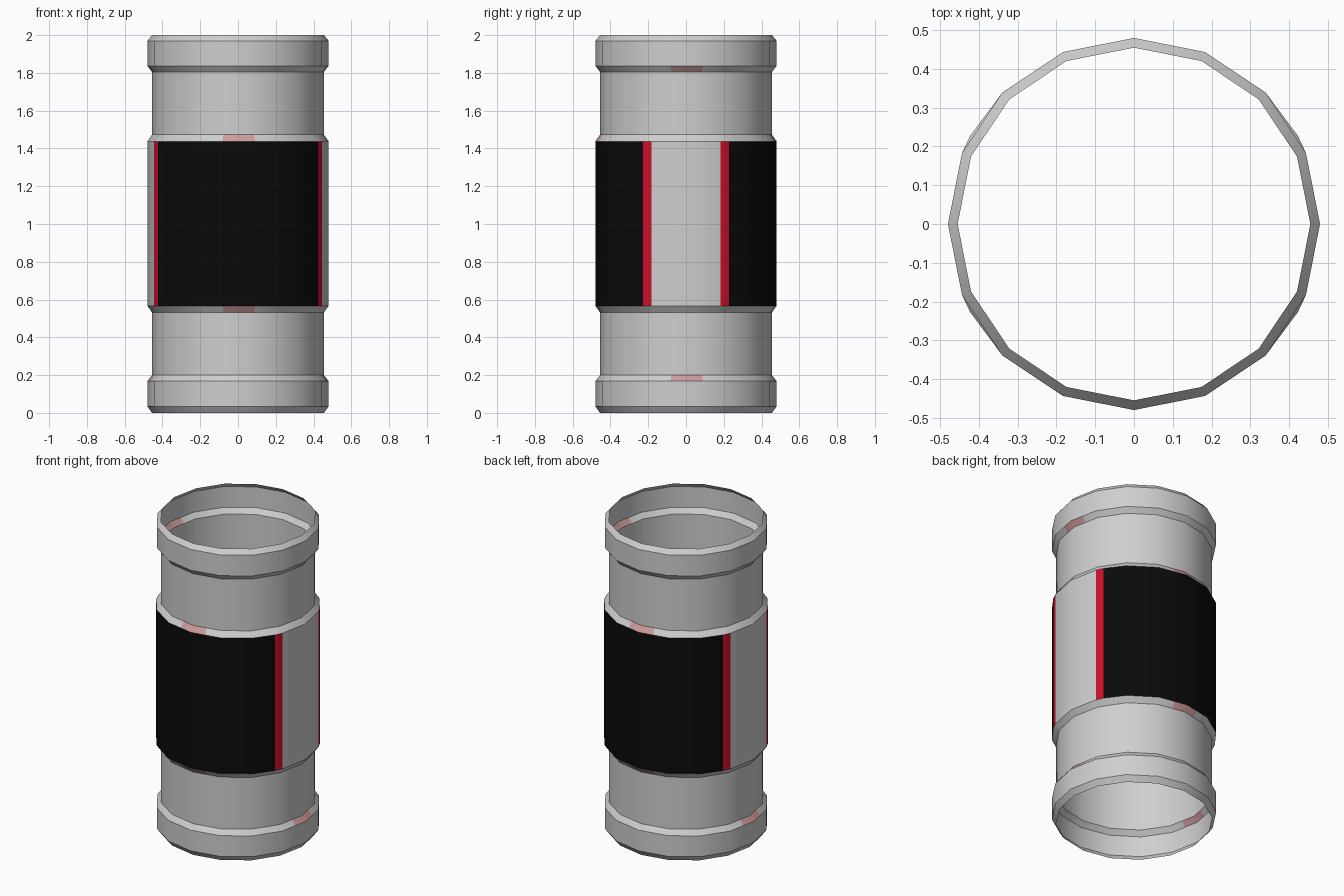
import bpy
import bmesh
import math

if "Cube" in bpy.data.objects:
    bpy.data.objects.remove(bpy.data.objects["Cube"])

SIDES = 16
STEP = 360 / SIDES
WIDE, NARROW = 0.48, 0.455
STRIPE = 28.3      # angle where the red stripe meets the black panel


def material(name, rgb):
    m = bpy.data.materials.new(name)
    m.diffuse_color = (*rgb, 1)
    m.use_nodes = True
    m.node_tree.nodes["Principled BSDF"].inputs["Base Color"].default_value = m.diffuse_color
    return m


GREY = material("light grey", (0.62, 0.62, 0.62))
BLACK = material("black", (0.003, 0.003, 0.003))
RED = material("red", (0.62, 0.005, 0.022))
PINK = material("faded pink", (0.62, 0.33, 0.33))

BASE = [i * STEP for i in range(SIDES)]
STRIPES = [STRIPE, 180 - STRIPE, 180 + STRIPE, 360 - STRIPE]


def point(angle, radius, z, bulged):
    """Point on the 16-sided outline, or on the true circle when bulged."""
    a = math.radians(angle)
    r = radius
    if not bulged:
        half = math.radians(STEP / 2)
        r *= math.cos(half) / math.cos(a % (2 * half) - half)
    return (r * math.cos(a), r * math.sin(a), z)


def ring_section(name, low, high, extra=(), rule=None, bulge=(False, False)):
    """Open band between two (radius, z) rings, coloured by face angle."""
    angles = sorted(BASE + [a % 360 for a in extra])
    bm = bmesh.new()
    rings = [[bm.verts.new(point(a, r, z, b and a in STRIPES)) for a in angles]
             for (r, z), b in zip((low, high), bulge)]
    n = len(angles)
    for i in range(n):
        j = (i + 1) % n
        f = bm.faces.new((rings[0][i], rings[0][j], rings[1][j], rings[1][i]))
        end = angles[j] if j else 360
        f.material_index = rule((angles[i] + end) / 2) if rule else 0
    mesh = bpy.data.meshes.new(name)
    bm.to_mesh(mesh)
    bm.free()
    obj = bpy.data.objects.new(name, mesh)
    for m in (GREY, BLACK, RED, PINK):
        mesh.materials.append(m)
    bpy.context.collection.objects.link(obj)
    bpy.ops.object.select_all(action='DESELECT')
    obj.select_set(True)
    bpy.context.view_layer.objects.active = obj
    bpy.ops.object.shade_smooth_by_angle(angle=math.radians(30))


def sleeve_colour(angle):
    """Grey at the two sides, then a red stripe, then the black panel."""
    off = abs((angle + 90) % 180 - 90)
    return 0 if off < STEP else 2 if off < STRIPE else 1


def worn_bevel(name, low, high, start, bulge=(False, False)):
    """Sloped ring with two opposite worn patches centred near start."""
    ends = [start - 10, start + 11, start + 170, start + 191]

    def rule(angle):
        off = (angle - start + 90) % 180 - 90
        return 3 if -10 < off < 11 else 0
    extra = ends + (STRIPES if any(bulge) else [])
    ring_section(name, low, high, extra, rule, bulge)


# bottom collar
ring_section("bottom_rim", (NARROW, 0), (WIDE, 0.035))
ring_section("bottom_collar", (WIDE, 0.035), (WIDE, 0.168))
worn_bevel("bottom_collar_bevel", (WIDE, 0.168), (NARROW, 0.2), 0)

# lower neck
ring_section("lower_neck", (NARROW, 0.2), (NARROW, 0.532))

# central sleeve with painted panels
worn_bevel("sleeve_lower_bevel", (NARROW, 0.532), (WIDE, 0.567), 90, (False, True))
ring_section("sleeve", (WIDE, 0.567), (WIDE, 1.438), STRIPES, sleeve_colour, (True, True))
worn_bevel("sleeve_upper_bevel", (WIDE, 1.438), (NARROW, 1.473), 90, (True, False))

# upper neck
ring_section("upper_neck", (NARROW, 1.473), (NARROW, 1.805))

# top collar
worn_bevel("top_collar_bevel", (NARROW, 1.805), (WIDE, 1.837), 0)
ring_section("top_collar", (WIDE, 1.837), (WIDE, 1.97))
ring_section("top_rim", (WIDE, 1.97), (NARROW, 2.0))
